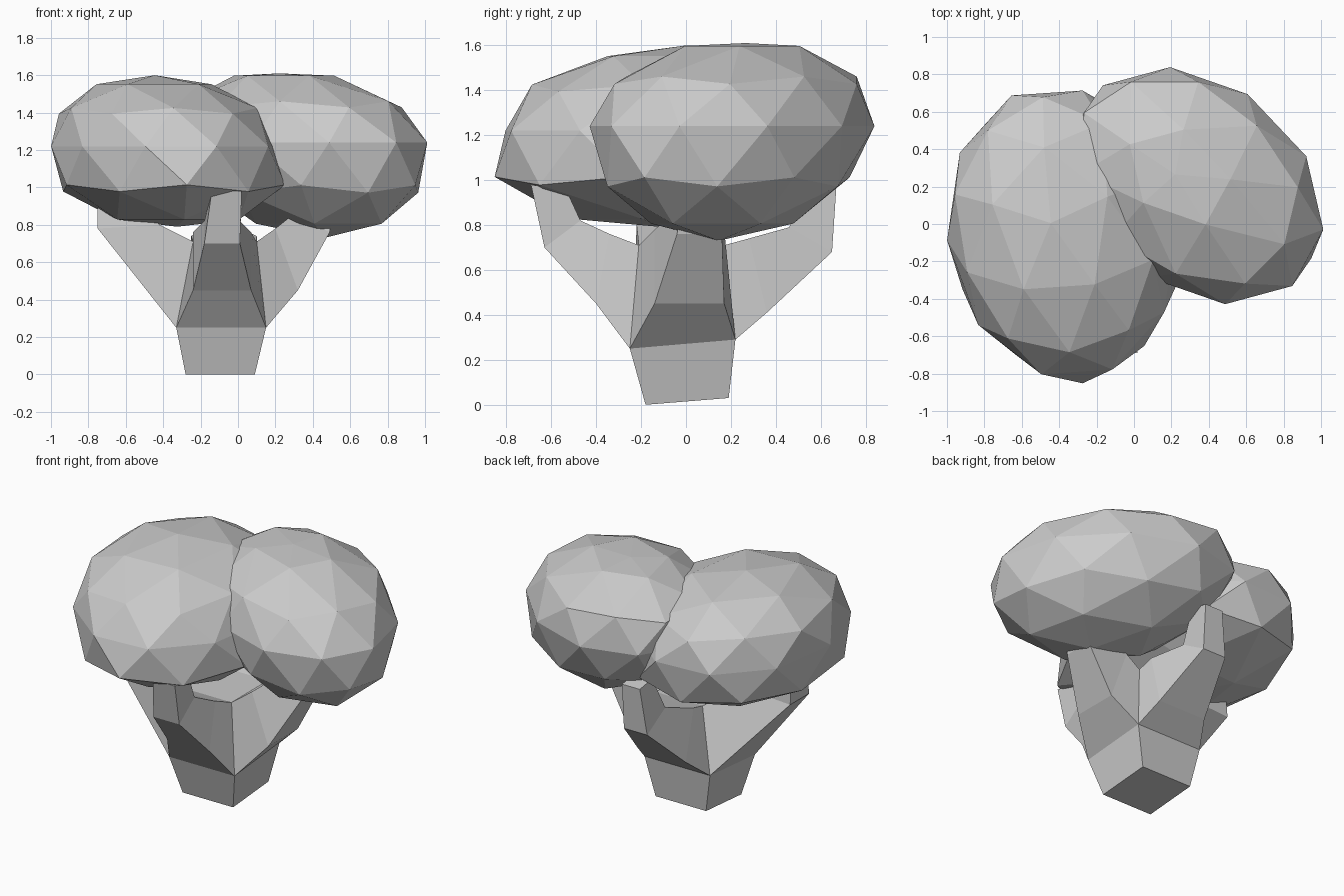
import bpy, bmesh, math

if "Cube" in bpy.data.objects:
    bpy.data.objects.remove(bpy.data.objects["Cube"])


def finish(name, bm):
    bmesh.ops.recalc_face_normals(bm, faces=bm.faces[:])
    me = bpy.data.meshes.new(name)
    bm.to_mesh(me)
    bm.free()
    ob = bpy.data.objects.new(name, me)
    bpy.context.collection.objects.link(ob)
    return ob


def loft(name, sections):
    """Tube through quad sections, capped at both ends."""
    bm = bmesh.new()
    rings = [[bm.verts.new(p) for p in s] for s in sections]
    for a, b in zip(rings, rings[1:]):
        for i in range(4):
            j = (i + 1) % 4
            bm.faces.new((a[i], a[j], b[j], b[i]))
    bm.faces.new(rings[0])
    bm.faces.new(rings[-1])
    return finish(name, bm)


def canopy(name, center, sx, sy, cov, up, down, shear, zmin, zmax, turn, bulge, top):
    """Low-poly blob: skewed icosphere, flattened top and bottom, fuller lower half."""
    bm = bmesh.new()
    bmesh.ops.create_icosphere(bm, subdivisions=2, radius=1)
    k = cov / sx
    m = math.sqrt(sy * sy - k * k)
    c, s = math.cos(turn), math.sin(turn)
    for v in bm.verts:
        z = v.co.z
        f = 1 + bulge * 4 * -z * (1 + z) if z < 0 else 1
        if z > 0.7:
            f = top
        x, y = f * (v.co.x * c - v.co.y * s), f * (v.co.x * s + v.co.y * c)
        h = center[2] + z * (up if z > 0 else down)
        v.co = (center[0] + sx * x + shear[0] * z,
                center[1] + k * x + m * y + shear[1] * z,
                min(max(h, zmin), zmax))
    return finish(name, bm)


# foliage
canopy("left_canopy", (-0.385, -0.045, 1.22), 0.62, 0.785, -0.04,
       0.39, 0.46, (-0.06, 0.05), 0.79, 1.6, 0.45, 0.12, 1.0)
canopy("right_canopy", (0.34, 0.205, 1.24), 0.675, 0.635, -0.12,
       0.42, 0.51, (-0.12, 0.06), 0.73, 1.61, 0.22, 0.0, 0.8)


# trunk
def square(x0, x1, y0, y1, zf, zb):
    return [(x0, y0, zf), (x1, y0, zf), (x1, y1, zb), (x0, y1, zb)]


base = square(-0.28, 0.09, -0.18, 0.19, 0.0, 0.03)
low = square(-0.33, 0.15, -0.25, 0.22, 0.25, 0.29)
crotch = square(-0.24, 0.10, -0.21, 0.17, 0.71, 0.71)
loft("trunk", [base, low, crotch])


# branches growing out of each trunk side: (outer, z, inner, z, side min, side max)
def branch(name, side, axis, steps):
    i, j = side
    if low[i][1 - axis] > low[j][1 - axis]:
        i, j = j, i
    sections = [[low[i], low[j], crotch[j], crotch[i]]]
    for out, zo, inn, zi, a, b in steps:
        pts = [(out, a, zo), (out, b, zo), (inn, b, zi), (inn, a, zi)]
        sections.append([p if axis == 0 else (p[1], p[0], p[2]) for p in pts])
    return loft(name, sections)


branch("front_branch", (0, 1), 1, [(-0.40, 0.45, -0.34, 0.76, -0.24, 0.07),
                                   (-0.63, 0.70, -0.47, 0.82, -0.18, 0.01),
                                   (-0.69, 0.98, -0.53, 0.95, -0.14, 0.02)])
branch("right_branch", (1, 2), 0, [(0.32, 0.45, 0.20, 0.78, -0.14, 0.17),
                                   (0.49, 0.76, 0.30, 0.86, -0.04, 0.16),
                                   (0.51, 0.90, 0.33, 0.95, -0.02, 0.15)])
branch("back_branch", (2, 3), 1, [(0.36, 0.41, 0.28, 0.74, -0.25, 0.10),
                                  (0.65, 0.68, 0.46, 0.79, -0.17, 0.00),
                                  (0.67, 0.98, 0.54, 1.0, -0.13, 0.00)])
branch("left_branch", (3, 0), 0, [(-0.75, 0.78, -0.42, 0.80, -0.22, -0.02),
                                  (-0.75, 0.90, -0.52, 0.94, -0.20, -0.03)])
